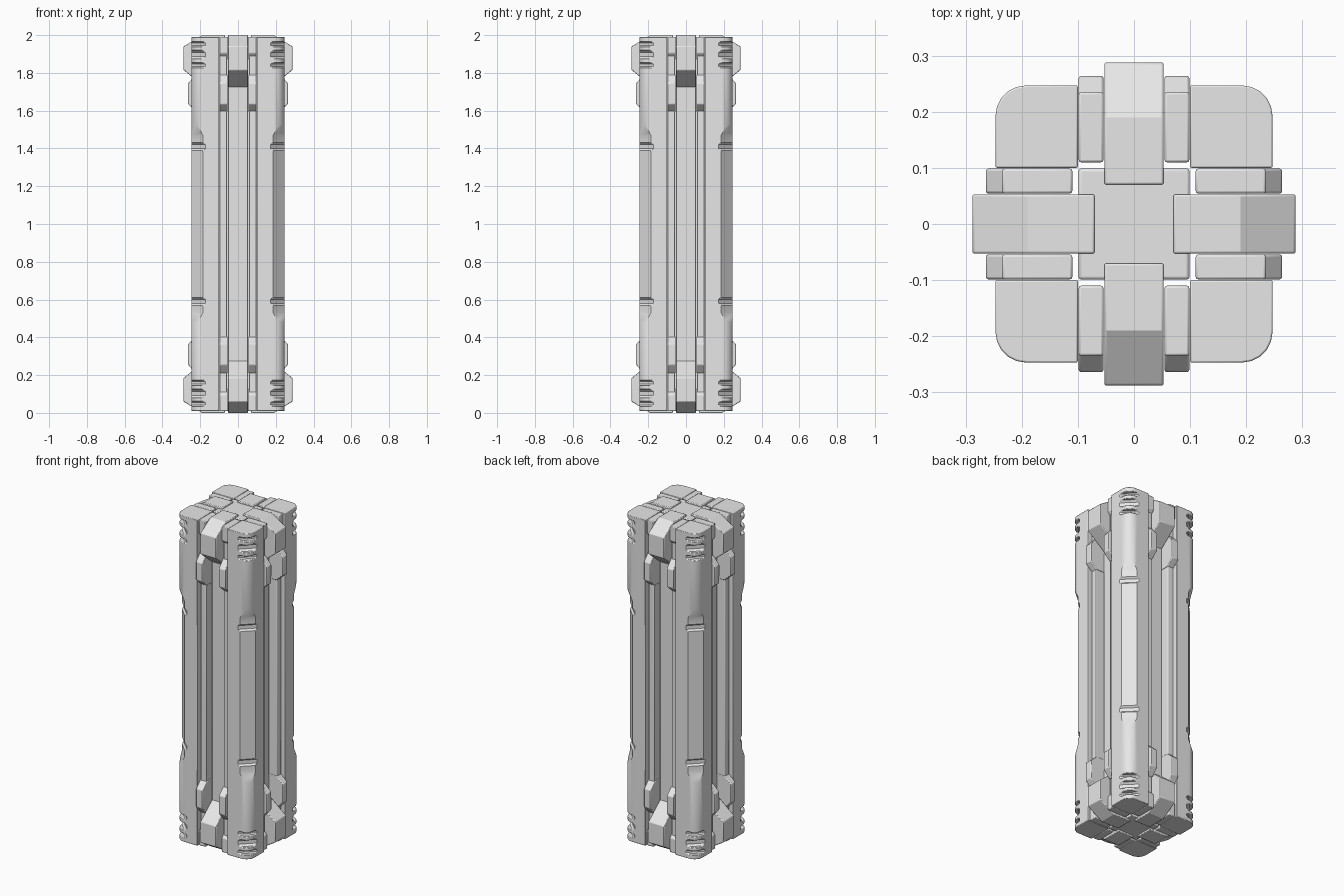
import bpy, bmesh
from math import pi, radians
from mathutils import Matrix

cube = bpy.data.objects.get("Cube")
if cube:
    bpy.data.objects.remove(cube, do_unlink=True)

grey = bpy.data.materials.new("light grey")
grey.use_nodes = True
grey.diffuse_color = (0.8, 0.8, 0.8, 1)
grey.node_tree.nodes["Principled BSDF"].inputs["Base Color"].default_value = (0.8, 0.8, 0.8, 1)

FLIP = Matrix.Translation((0, 0, 2)) @ Matrix.Scale(-1, 4, (0, 0, 1))


def prism(bm, profile, lo, hi, place):
    """Extrude a 2D profile from lo to hi; place maps (u, v, w) to a point."""
    a, b = [[bm.verts.new(place(u, v, w)) for u, v in profile] for w in (lo, hi)]
    bm.faces.new(a)
    bm.faces.new(b)
    n = len(a)
    for i in range(n):
        bm.faces.new((a[i], a[(i + 1) % n], b[(i + 1) % n], b[i]))
    bmesh.ops.recalc_face_normals(bm, faces=bm.faces)


def upright(u, v, w):
    return (u, v, w)


def radial(u, v, w):
    return (w, -u, v)


def diagonal(u, v, w):
    return (u, w, v)


def add_bevel(obj, width, angle):
    mod = obj.modifiers.new("soft edges", "BEVEL")
    mod.width = width
    mod.segments = 2
    mod.limit_method = "ANGLE"
    mod.angle_limit = radians(angle)


def make(name, bm, bevel=0.0):
    mesh = bpy.data.meshes.new(name)
    bm.to_mesh(mesh)
    bm.free()
    mesh.materials.append(grey)
    obj = bpy.data.objects.new(name, mesh)
    bpy.context.collection.objects.link(obj)
    if bevel:
        add_bevel(obj, bevel, 40)
    return obj


def ring(name, profile, spans, ends=True, bevel=0.004):
    """Repeat a side profile (distance out, height) on all four sides."""
    for k, side in enumerate(("front", "left", "back", "right")):
        bm = bmesh.new()
        for lo, hi in spans:
            prism(bm, profile, lo, hi, radial)
        if ends:
            copy = bmesh.ops.duplicate(bm, geom=bm.verts[:] + bm.edges[:] + bm.faces[:])
            verts = [g for g in copy["geom"] if isinstance(g, bmesh.types.BMVert)]
            bmesh.ops.transform(bm, matrix=FLIP, verts=verts)
            bmesh.ops.recalc_face_normals(bm, faces=bm.faces)
        bmesh.ops.rotate(bm, verts=bm.verts, matrix=Matrix.Rotation(k * pi / 2, 3, "Z"))
        make(f"{side}_{name}", bm, bevel)


def box(lo, hi, bottom, top):
    return [(lo, bottom), (hi, bottom), (hi, top), (lo, top)]


# Central core
bm = bmesh.new()
prism(bm, box(-0.099, 0.099, -0.099, 0.099), 0.01, 1.99, upright)
make("core", bm, 0.005)

# Side bars, rails, hooks and clips
pair = [(-0.0985, -0.0545), (0.0545, 0.0985)]
ring("bar", box(0.07, 0.175, 0.03, 1.97), [(-0.053, 0.053)], False)
ring("rails", box(0.11, 0.222, 0.03, 1.97), [(-0.097, -0.058), (0.058, 0.097)], False)
ring("hooks", [(0.07, 2), (0.19, 2), (0.288, 1.94), (0.288, 1.815), (0.17, 1.72), (0.07, 1.72)],
     [(-0.053, 0.053)])
ring("end_blocks", [(0.11, 1.99), (0.235, 1.99), (0.235, 1.905), (0.205, 1.87), (0.11, 1.87)],
     pair)
ring("clips", [(0.12, 1.79), (0.225, 1.79), (0.264, 1.745), (0.264, 1.635), (0.22, 1.595), (0.12, 1.595)],
     pair)

# Corner pillar with one rounded outer edge
bm = bmesh.new()
prism(bm, box(0.1, 0.247, 0.1, 0.247), 0.01, 1.99, upright)
outer = [e for e in bm.edges if all(v.co.x > 0.2 and v.co.y > 0.2 for v in e.verts)]
bmesh.ops.bevel(bm, geom=outer, offset=0.055, segments=5, profile=0.5, affect="EDGES")
pillar = make("corner_pillar", bm)

# Cutters for the long flat and the slots, built along x then turned to the corner
bm = bmesh.new()
prism(bm, [(0.306, 0.53), (0.306, 1.47), (0.33, 1.54), (0.4, 1.6), (0.4, 0.4), (0.33, 0.46)],
      -0.2, 0.2, diagonal)
flat = make("flat_cutter", bm)
bm = bmesh.new()
for z, h in ((1.952, 0.012), (1.897, 0.022), (1.84, 0.012), (1.41, 0.022)):
    r = h * 0.5
    for c in (z, 2 - z):
        prism(bm, [(0.296, c - h + r), (0.296, c + h - r), (0.296 + r, c + h), (0.4, c + h),
                   (0.4, c - h), (0.296 + r, c - h)], -0.2, 0.2, diagonal)
slots = make("slot_cutter", bm)
for cutter in (flat, slots):
    cutter.rotation_euler.z = pi / 4
    cutter.hide_render = True
    mod = pillar.modifiers.new("cut", "BOOLEAN")
    mod.operation = "DIFFERENCE"
    mod.solver = "EXACT"
    mod.object = cutter
bpy.context.view_layer.update()
cut_mesh = bpy.data.meshes.new_from_object(pillar.evaluated_get(bpy.context.evaluated_depsgraph_get()))
for old in (pillar, flat, slots):
    bpy.data.objects.remove(old, do_unlink=True)

# Four copies of the finished pillar
for k, corner in enumerate(("back_left", "back_right", "front_right", "front_left")):
    obj = bpy.data.objects.new(f"{corner}_pillar", cut_mesh)
    bpy.context.collection.objects.link(obj)
    obj.rotation_euler.z = k * pi / 2
    add_bevel(obj, 0.003, 50)

# Smooth shading with sharp edges kept
bpy.ops.object.select_all(action="DESELECT")
for obj in bpy.context.collection.objects:
    if obj.type == "MESH" and obj.data.materials and obj.data.materials[0] == grey:
        obj.select_set(True)
        bpy.context.view_layer.objects.active = obj
bpy.ops.object.shade_smooth_by_angle(angle=radians(28))
